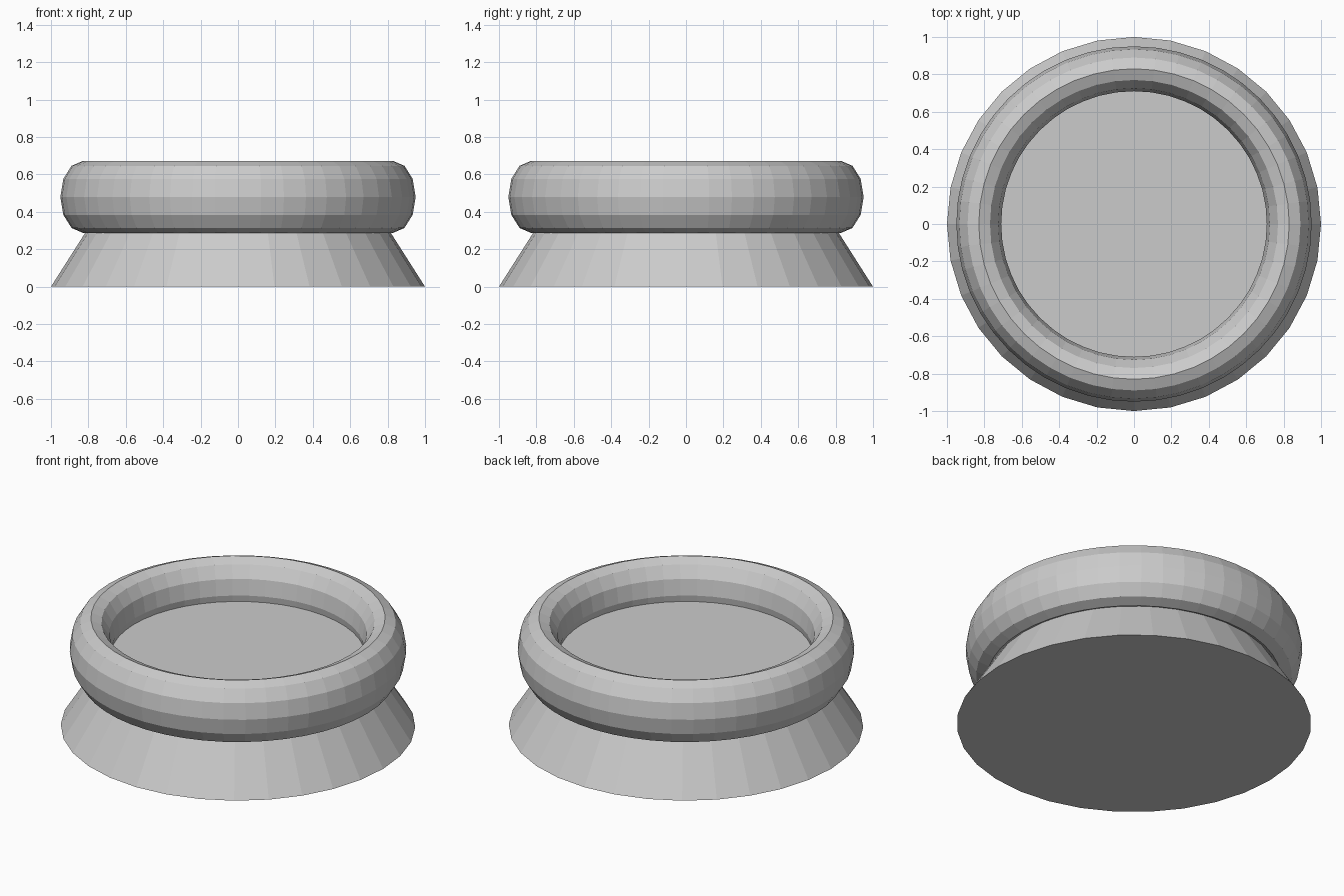
import bpy

if "Cube" in bpy.data.objects:
    bpy.data.objects.remove(bpy.data.objects["Cube"])

# Flared foot: truncated cone whose flat top forms the dish floor
BASE_HEIGHT = 0.44
bpy.ops.mesh.primitive_cone_add(
    vertices=32, radius1=1.0, radius2=0.72, depth=BASE_HEIGHT,
    location=(0, 0, BASE_HEIGHT / 2))
bpy.context.object.name = "flared_base"

# Rounded rim: a torus stretched upwards to an oval section
bpy.ops.mesh.primitive_torus_add(
    major_segments=48, minor_segments=12,
    major_radius=0.83, minor_radius=0.12, location=(0, 0, 0.48))
rim = bpy.context.object
rim.name = "rounded_rim"
rim.scale.z = 1.6
bpy.ops.object.transform_apply(location=False, rotation=False, scale=True)
bpy.ops.object.shade_flat()
